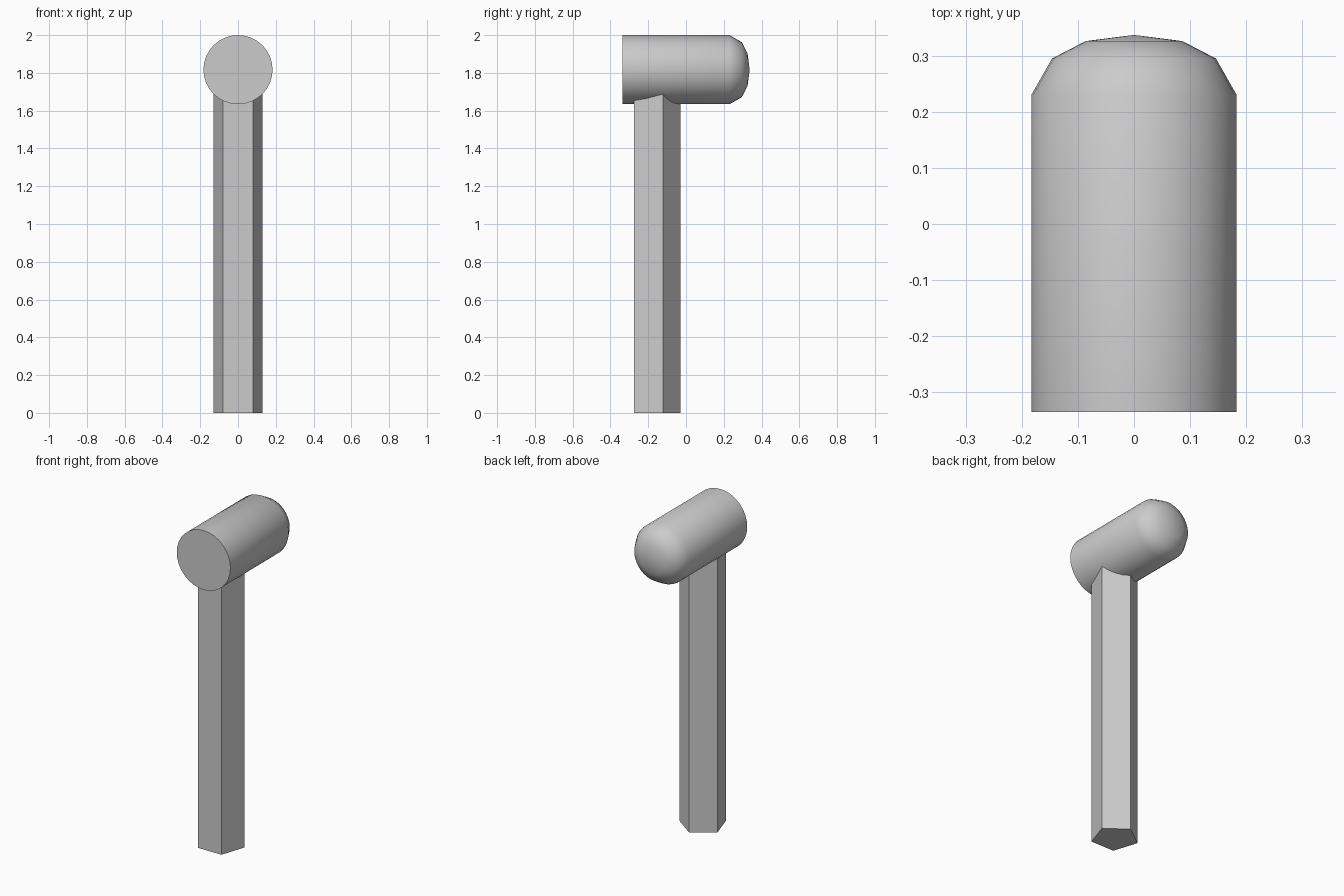
import bpy
import math

if "Cube" in bpy.data.objects:
    bpy.data.objects.remove(bpy.data.objects["Cube"])


def make_object(name, verts, faces):
    mesh = bpy.data.meshes.new(name)
    mesh.from_pydata(verts, [], faces)
    mesh.update()
    obj = bpy.data.objects.new(name, mesh)
    bpy.context.collection.objects.link(obj)
    return obj


# Handle: five-sided prism, flat face to the front, top buried in the head
R, CY, TOP = 0.136, -0.165, 1.72
verts = []
for z in (0.0, TOP):
    for i in range(5):
        a = math.radians(90 + 72 * i)
        verts.append((R * math.cos(a), CY + R * math.sin(a), z))
faces = [(i, (i + 1) % 5, (i + 1) % 5 + 5, i + 5) for i in range(5)]
faces += [(4, 3, 2, 1, 0), (5, 6, 7, 8, 9)]
make_object("handle", verts, faces)

# Head: cylinder along y, flat at the front and domed at the back
SIDES, CZ = 32, 1.817
profile = [(0.183, -0.335), (0.183, 0.23), (0.146, 0.295), (0.086, 0.326)]
verts = []
for r, y in profile:
    for i in range(SIDES):
        a = 2 * math.pi * i / SIDES
        verts.append((r * math.cos(a), y, CZ + r * math.sin(a)))
tip = len(verts)
verts.append((0, 0.337, CZ))
faces = [tuple(range(SIDES))]
for k in range(len(profile) - 1):
    b = k * SIDES
    for i in range(SIDES):
        j = (i + 1) % SIDES
        faces.append((b + i, b + SIDES + i, b + SIDES + j, b + j))
last = tip - SIDES
faces += [(last + i, tip, last + (i + 1) % SIDES) for i in range(SIDES)]
head = make_object("head", verts, faces)

bpy.context.view_layer.objects.active = head
head.select_set(True)
bpy.ops.object.shade_smooth_by_angle(angle=math.radians(40))
